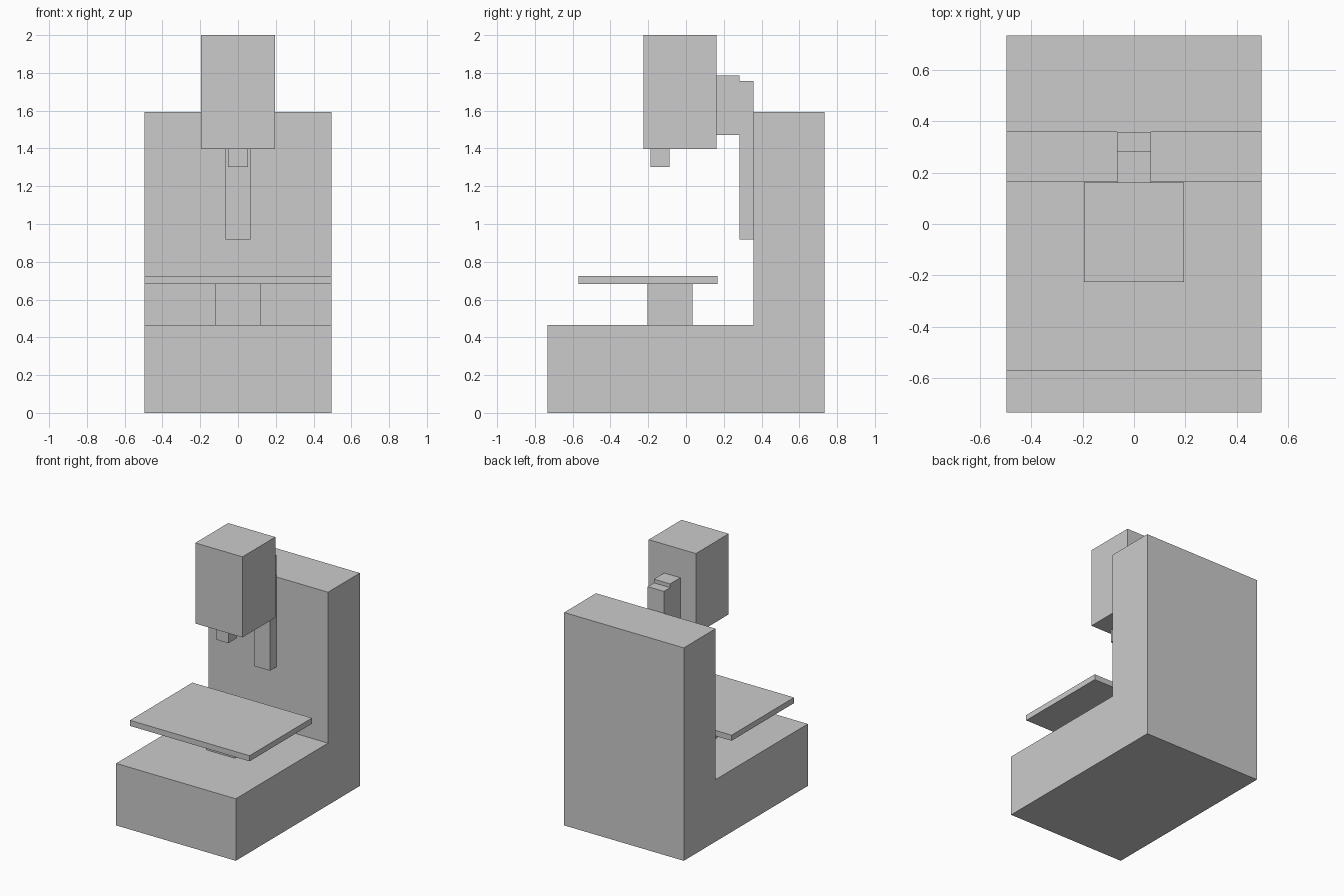
import bpy
import bmesh

if "Cube" in bpy.data.objects:
    bpy.data.objects.remove(bpy.data.objects["Cube"])


def finish(name, bm):
    bmesh.ops.recalc_face_normals(bm, faces=bm.faces[:])
    mesh = bpy.data.meshes.new(name)
    bm.to_mesh(mesh)
    bm.free()
    obj = bpy.data.objects.new(name, mesh)
    bpy.context.collection.objects.link(obj)
    return obj


def extrude_profile(name, half_width, profile):
    """Extrude a (y, z) side profile symmetrically across x."""
    bm = bmesh.new()
    face = bm.faces.new([bm.verts.new((-half_width, y, z)) for y, z in profile])
    new = bmesh.ops.extrude_face_region(bm, geom=[face])["geom"]
    verts = [g for g in new if isinstance(g, bmesh.types.BMVert)]
    bmesh.ops.translate(bm, verts=verts, vec=(2 * half_width, 0, 0))
    return finish(name, bm)


def block(name, half_width, y0, y1, z0, z1):
    return extrude_profile(name, half_width,
                           [(y0, z0), (y1, z0), (y1, z1), (y0, z1)])


# L-shaped body: base and rear column in one piece
extrude_profile("machine_body", 0.495, [
    (-0.733, 0), (0.733, 0), (0.733, 1.593),
    (0.357, 1.593), (0.357, 0.464), (-0.733, 0.464)])

# Work table on its pedestal
block("table_pedestal", 0.119, -0.204, 0.035, 0.464, 0.682)
block("work_table", 0.495, -0.570, 0.168, 0.682, 0.724)

# Vertical rail on the column and the bracket carrying the head
block("slide_rail", 0.067, 0.283, 0.357, 0.919, 1.757)
block("head_bracket", 0.067, 0.162, 0.283, 1.471, 1.785)

# Head and spindle nose
block("spindle_head", 0.195, -0.226, 0.162, 1.397, 2.0)
block("spindle_nose", 0.052, -0.188, -0.087, 1.301, 1.397)
